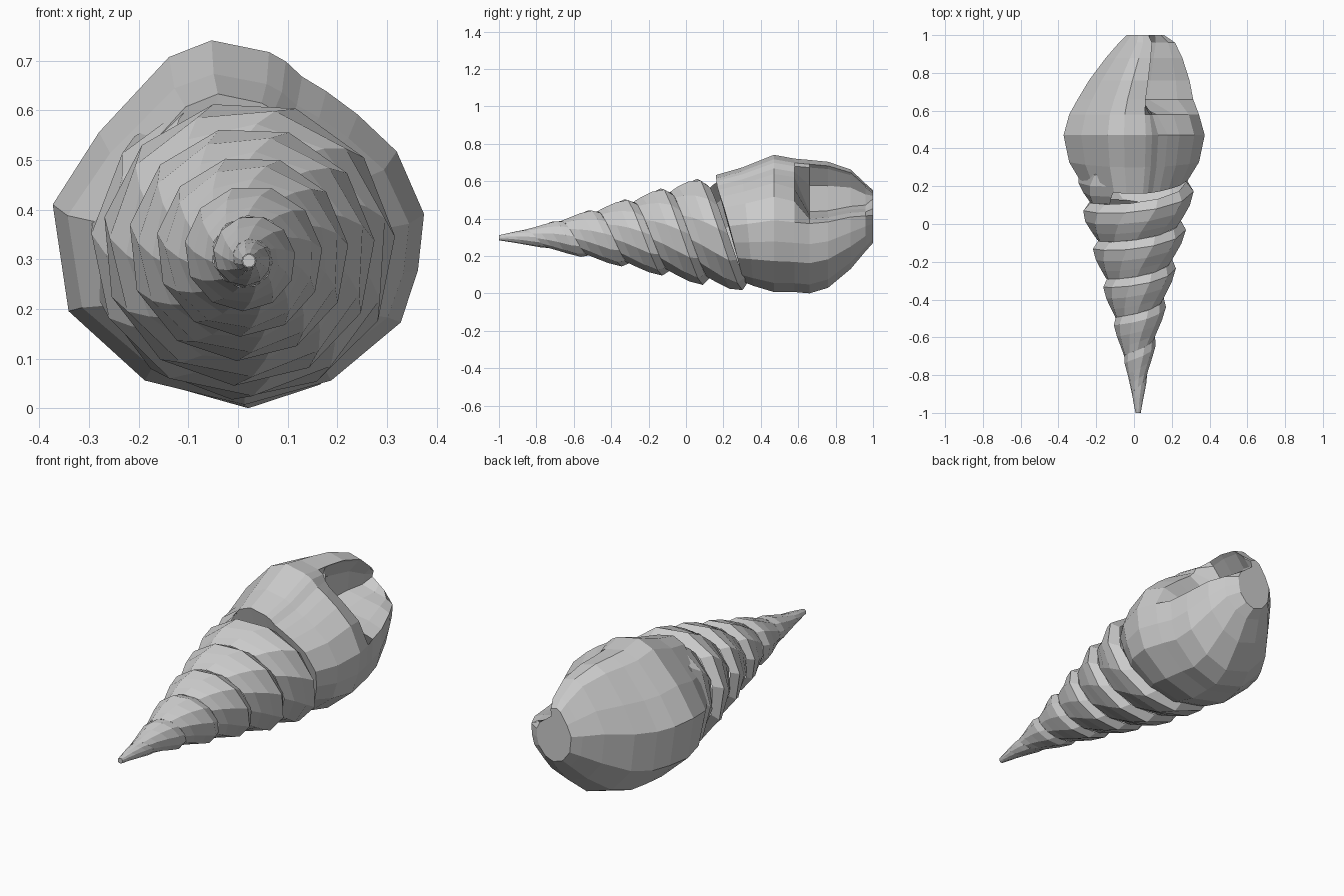
import bpy, bmesh
from math import cos, sin, pi, radians

if "Cube" in bpy.data.objects:
    bpy.data.objects.remove(bpy.data.objects["Cube"])


def lerp(a, b, t):
    return a + (b - a) * t


def interp(table, x):
    for (x0, y0), (x1, y1) in zip(table, table[1:]):
        if x <= x1:
            return lerp(y0, y1, max(0, (x - x0) / (x1 - x0)))
    return table[-1][1]


def skin(name, rows, closed):
    """Bridge rows of points into a flat-shaded skin, capped if the rows are rings."""
    bm = bmesh.new()
    loops = [[bm.verts.new(p) for p in row] for row in rows]
    n = len(loops[0])
    for a, b in zip(loops, loops[1:]):
        for i in range(n if closed else n - 1):
            j = (i + 1) % n
            bm.faces.new((a[i], a[j], b[j], b[i]))
    if closed:
        caps = [bm.faces.new(loops[0][::-1]), bm.faces.new(loops[-1])]
        bmesh.ops.triangulate(bm, faces=caps)
    bmesh.ops.remove_doubles(bm, verts=bm.verts, dist=.0005)
    bmesh.ops.recalc_face_normals(bm, faces=bm.faces)
    me = bpy.data.meshes.new(name)
    bm.to_mesh(me)
    bm.free()
    ob = bpy.data.objects.new(name, me)
    bpy.context.collection.objects.link(ob)
    return ob


# spire: one whorl profile swept along a tilted helix, clockwise from the front
SIDES, PITCH, SLANT = 11, 0.205, 0.45
envelope = [(-1, .014), (-.8, .052), (-.6, .103), (-.39, .158), (-.17, .213),
            (.02, .262), (.2, .295), (.36, .295)]
whorl = [(0, .9), (.22, .97), (.5, 1.04), (.8, 1.05), (1, .9)]
rows = []
for k in range(-SIDES, int(6 * SIDES)):
    row = []
    for t, swell in whorl:
        a = pi / 2 - 2 * pi * k / SIDES - SLANT * t
        turns = k / SIDES + SLANT * t / (2 * pi)
        y = -1.06 + PITCH * (turns + t)
        r = interp(envelope, y) * lerp(1, swell, min(1, max(0, (y + 1) * 2.5)))
        u = min(1, max(0, (y + 1) / 1.3))
        y = min(.34, max(-1, y - .22 * r * sin(a)))
        row.append((lerp(.022, .01, u) + r * cos(a), y, lerp(.297, .328, u) + r * sin(a)))
    rows.append(row)
skin("spire", rows, False)

# blunt cap on the tip of the spire
skin("tip_cap", [[(.022 + .013 * cos(2 * pi * i / 10), y, .297 + .013 * sin(2 * pi * i / 10))
                  for i in range(10)] for y in (-1, -.98)], True)

# body whorl: outer wall angles and radius factors, from the lip round to the right
outer = [(80, .96), (98, 1.02), (112, .99), (146, .9), (174, 1), (208, 1.03),
         (240, 1), (272, 1), (300, 1), (328, 1.03), (345, 1)]
# mouth wall: closed angle, closed factor, open angle, open factor
mouth = [(363, 1, 363, .98), (385, .94, 370, .72), (403, .88, 400, .28),
         (417, .87, 490, .3), (427, .88, 465, .65), (434, .93, 444, .9)]
# stations: y, centre x, centre z, half width, half height, mouth opening
stations = [(.16, .0, .345, .285, .285, 0), (.30, .0, .355, .345, .315, 0),
            (.47, .0, .372, .375, .365, 0), (.58, .0, .362, .345, .355, .1),
            (.66, .01, .355, .31, .355, 1), (.76, .03, .365, .27, .335, 1),
            (.88, .055, .395, .205, .265, .95), (.96, .07, .405, .15, .18, .8),
            (1.0, .06, .41, .10, .14, .3)]
rings = []
for s, (y, cx, cz, rx, rz, w) in enumerate(stations):
    pts = outer + [(lerp(a0, a1, w), lerp(f0, f1, w)) for a0, f0, a1, f1 in mouth]
    ring = []
    for a, f in pts:
        a = radians(a)
        tilt = (.075, .03)[s] * (1 - sin(a)) if s < 2 else 0
        ring.append((cx + rx * f * cos(a), y + tilt, cz + rz * f * sin(a)))
    rings.append(ring)
skin("body_whorl", rings, True)
